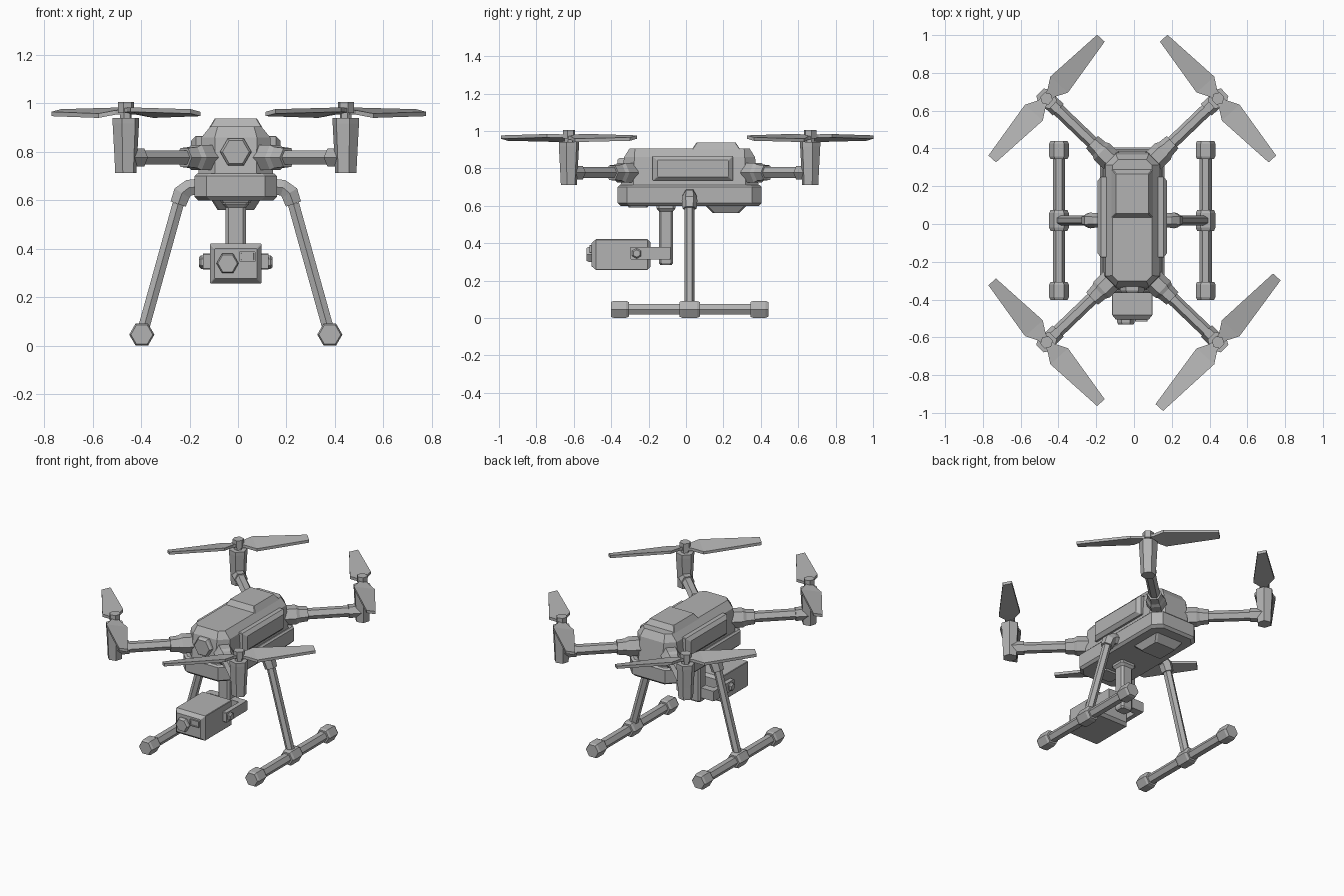
import bpy, bmesh, math
from mathutils import Vector

if "Cube" in bpy.data.objects:
    bpy.data.objects.remove(bpy.data.objects["Cube"])

SHIFT = Vector((-0.009, 0.019, 0))   # airframe centre

grey = bpy.data.materials.new("matte_grey")
grey.use_nodes = True
GREY = (0.45, 0.45, 0.45, 1)
grey.diffuse_color = GREY
grey.node_tree.nodes["Principled BSDF"].inputs["Base Color"].default_value = GREY


def skin(name, rings):
    """Bridge equal point rings into a capped flat-shaded solid."""
    bm = bmesh.new()
    loops = [[bm.verts.new(Vector(p) + SHIFT) for p in ring] for ring in rings]
    n = len(loops[0])
    for a, b in zip(loops, loops[1:]):
        for i in range(n):
            j = (i + 1) % n
            bm.faces.new((a[i], a[j], b[j], b[i]))
    bm.faces.new(loops[0])
    bm.faces.new(loops[-1])
    bmesh.ops.recalc_face_normals(bm, faces=bm.faces)
    mesh = bpy.data.meshes.new(name)
    bm.to_mesh(mesh)
    bm.free()
    mesh.materials.append(grey)
    ob = bpy.data.objects.new(name, mesh)
    bpy.context.collection.objects.link(ob)
    return ob


def sweep(name, stations, side, n=6, turn=0.0):
    """Polygon tube through (point, radius) stations; a corner points to side."""
    pts = [Vector(p) for p, r in stations]
    rings = []
    for k, (p, r) in enumerate(stations):
        t = pts[min(k + 1, len(pts) - 1)] - pts[max(k - 1, 0)]
        u = Vector(side).normalized()
        v = u.cross(t).normalized()
        angles = [turn + math.tau * i / n for i in range(n)]
        rings.append([pts[k] + r * (math.cos(a) * u + math.sin(a) * v) for a in angles])
    return skin(name, rings)


def straight(name, a, b, profile, side, n=6, turn=0.0):
    """Tube from a to b with (fraction, radius) profile."""
    a, b = Vector(a), Vector(b)
    return sweep(name, [(a.lerp(b, t), r) for t, r in profile], side, n, turn)


def block(name, centre, layers, axis="z"):
    """Stack of rectangles (position, half width, half depth, corner cut)."""
    c = Vector(centre)
    rings = []
    for h, w, d, k in layers:
        flat = []
        for sx, sy in ((1, 1), (-1, 1), (-1, -1), (1, -1)):
            pair = [(sx * w, sy * (d - k)), (sx * (w - k), sy * d)]
            flat += pair if sx * sy > 0 else pair[::-1]
        place = {"z": lambda p: (p[0], p[1], h),
                 "y": lambda p: (p[0], h, p[1]),
                 "x": lambda p: (h, p[0], p[1])}[axis]
        rings.append([c + Vector(place(p)) for p in flat])
    return skin(name, rings)


# Fuselage
block("lower_body", (0, 0, 0), [(0.60, 0.155, 0.37, 0.05), (0.615, 0.17, 0.385, 0.05),
                                (0.70, 0.17, 0.385, 0.05), (0.71, 0.16, 0.375, 0.05)])
block("upper_body", (0, 0, 0), [(0.70, 0.155, 0.37, 0.07), (0.86, 0.142, 0.35, 0.055),
                                (0.905, 0.105, 0.322, 0.03)])
block("top_hatch", (0, 0.142, 0), [(0.90, 0.11, 0.13, 0.004), (0.938, 0.087, 0.105, 0.004)])
block("belly_pod", (0, 0.195, 0), [(0.61, 0.10, 0.11, 0.01), (0.60, 0.10, 0.11, 0.01),
                                   (0.56, 0.075, 0.07, 0.01)])
block("front_sensor", (0, -0.275, 0), [(0.61, 0.07, 0.06, 0.01), (0.59, 0.06, 0.05, 0.01)])
straight("nose_ring", (0, -0.34, 0.80), (0, -0.385, 0.80),
         [(0, 0.065), (0.7, 0.065), (1, 0.055), (1, 0.042), (0.8, 0.036)], (1, 0, 0))
for s, label in ((1, "left"), (-1, "right")):
    block(label + "_side_panel", (0, 0.018, 0.80),
          [(s * 0.13, 0.215, 0.066, 0.003), (s * 0.165, 0.215, 0.066, 0.003),
           (s * 0.185, 0.19, 0.045, 0.003)], "x")

# Arms, motors and propellers
BLADE = 0.43
for sx, sy in ((1, 1), (-1, 1), (-1, -1), (1, -1)):
    tag = ("front_" if sy < 0 else "rear_") + ("left" if sx > 0 else "right")
    root = Vector((sx * 0.11, sy * 0.315, 0.777))
    hub = Vector((sx * 0.454, sy * 0.645, 0.777))
    across = Vector((-(hub - root).y, (hub - root).x, 0))
    straight(tag + "_arm", root, hub,
             [(0, 0.06), (0.15, 0.06), (0.19, 0.05), (0.30, 0.045), (0.30, 0.034),
              (0.82, 0.034), (0.82, 0.042), (1, 0.042)], across)
    straight(tag + "_motor", (hub.x, hub.y, 0.712), (hub.x, hub.y, 0.94),
             [(0, 0.045), (0.35, 0.049), (0.9, 0.056), (1, 0.056)], across)
    straight(tag + "_hub", (hub.x, hub.y, 0.93), (hub.x, hub.y, 1.006),
             [(0, 0.025), (0.4, 0.025), (0.4, 0.034), (1, 0.034)], across)
    angle = math.radians(48 if sx * sy < 0 else 132)
    length = 0.465 if (sx, sy) == (1, -1) else BLADE
    for flip, end in ((0, "a"), (math.pi, "b")):
        d = Vector((math.cos(angle + flip), math.sin(angle + flip), 0))
        w = Vector((-d.y, d.x, 0))
        pitch = 0.2 if sx * sy < 0 else -0.2
        rings = []
        for along, half, lift in ((0, 0.022, 0.968), (0.035, 0.026, 0.968),
                                  (0.1, 0.063, 0.962), (length, 0.027, 0.962)):
            mid = Vector((hub.x, hub.y, lift)) + d * along
            edge = w * half + Vector((0, 0, half * pitch))
            up = Vector((0, 0, 0.009))
            rings.append([mid + edge + up, mid - edge + up, mid - edge - up, mid + edge - up])
        skin(tag + "_blade_" + end, rings)

# Landing gear
for s, label in ((1, "left"), (-1, "right")):
    foot = (s * 0.388, 0, 0.046)
    knee = (s * 0.238, 0, 0.585)
    sweep(label + "_leg_elbow", [((s * 0.12, 0, 0.66), 0.038), ((s * 0.195, 0, 0.652), 0.038),
                                 ((s * 0.222, 0, 0.63), 0.042), (knee, 0.038)], (0, 1, 0))
    straight(label + "_leg", knee, foot, [(0, 0.027), (1, 0.027)], (0, 1, 0))
    straight(label + "_skid", (s * 0.388, -0.41, 0.046), (s * 0.388, 0.41, 0.046),
             [(0, 0.033), (1, 0.033)], (1, 0, 0))
    for y, half, part in ((-0.373, 0.048, "front_cap"), (0, 0.055, "clamp"), (0.373, 0.048, "rear_cap")):
        outer = 0.052
        straight(label + "_skid_" + part, (foot[0], y - half, 0.046), (foot[0], y + half, 0.046),
                 [(0, 0.045), (0.15, outer), (0.85, outer), (1, 0.045)], (1, 0, 0))

# Camera gimbal
block("gimbal_post", (0, -0.126, 0), [(0.61, 0.055, 0.05, 0.012), (0.585, 0.055, 0.05, 0.012),
                                      (0.57, 0.042, 0.038, 0.012), (0.295, 0.042, 0.038, 0.012),
                                      (0.283, 0.035, 0.03, 0.01)])
block("gimbal_crossbar", (0, 0, 0.347), [(-0.15, 0.133, 0.033, 0.004), (-0.102, 0.133, 0.033, 0.004)], "y")
for s, label in ((1, "left"), (-1, "right")):
    block(label + "_gimbal_fork", (0, -0.21, 0.347),
          [(s * 0.106, 0.108, 0.033, 0.004), (s * 0.135, 0.108, 0.033, 0.004)], "x")
    straight(label + "_gimbal_bolt", (s * 0.13, -0.283, 0.345), (s * 0.152, -0.283, 0.345),
             [(0, 0.028), (0.6, 0.028), (1, 0.02)], (0, 0, 1))
block("camera_body", (0, 0, 0.339), [(-0.524, 0.088, 0.062, 0.003), (-0.50, 0.107, 0.082, 0.003),
                                     (-0.225, 0.107, 0.082, 0.003), (-0.208, 0.09, 0.065, 0.003)], "y")
straight("camera_lens", (-0.034, -0.515, 0.34), (-0.034, -0.551, 0.34),
         [(0, 0.046), (0.7, 0.046), (1, 0.04), (1, 0.03), (0.75, 0.026)], (1, 0, 0))
block("camera_window", (0.048, 0, 0.368),
      [(-0.515, 0.033, 0.021, 0.002), (-0.534, 0.033, 0.021, 0.002),
       (-0.534, 0.027, 0.015, 0.002), (-0.53, 0.026, 0.014, 0.002)], "y")
